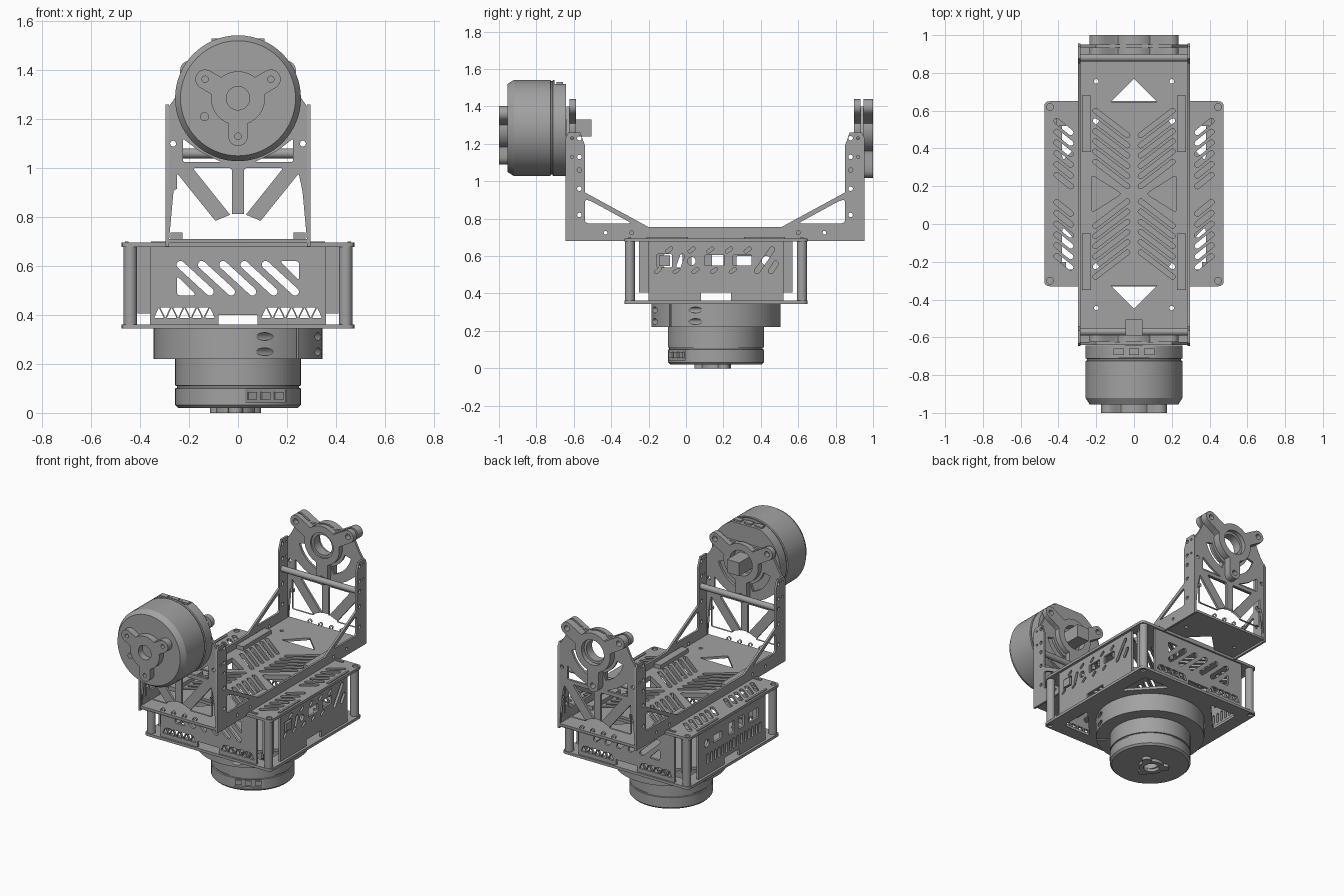
import bpy, bmesh, math
from mathutils import Matrix, Vector

if "Cube" in bpy.data.objects:
    bpy.data.objects.remove(bpy.data.objects["Cube"])

GREY = (0.36, 0.36, 0.36, 1)
mat = bpy.data.materials.new("plain grey")
mat.use_nodes = True
mat.diffuse_color = GREY
mat.node_tree.nodes["Principled BSDF"].inputs["Base Color"].default_value = GREY

CY = 0.16      # centre of the base box along y
AXIS = 1.285   # height of the tilt axis
FRAMES = {"xy": ((1, 0, 0), (0, 1, 0), (0, 0, 1)),
          "xz": ((1, 0, 0), (0, 0, 1), (0, -1, 0)),
          "yz": ((0, 1, 0), (0, 0, 1), (1, 0, 0))}


def frame(plane, loc):
    return Matrix.Translation(loc) @ Matrix(FRAMES[plane]).transposed().to_4x4()


def finish(name, bm):
    bmesh.ops.remove_doubles(bm, verts=bm.verts, dist=1e-5)
    bmesh.ops.recalc_face_normals(bm, faces=bm.faces)
    mesh = bpy.data.meshes.new(name)
    bm.to_mesh(mesh)
    bm.free()
    mesh.materials.clear()
    mesh.materials.append(mat)
    mesh.shade_smooth()
    mesh.set_sharp_from_angle(angle=math.radians(30))
    ob = bpy.data.objects.new(name, mesh)
    bpy.context.collection.objects.link(ob)
    return ob


def evaluated(ob):
    dg = bpy.context.evaluated_depsgraph_get()
    bm = bmesh.new()
    mesh = bpy.data.meshes.new_from_object(ob.evaluated_get(dg))
    bm.from_mesh(mesh)
    bpy.data.meshes.remove(mesh)
    bpy.data.objects.remove(ob)
    return bm


def plate(name, outline, holes, thick, plane, loc):
    """Flat sheet with holes, drawn as a filled curve, centred on loc."""
    cu = bpy.data.curves.new(name, "CURVE")
    cu.dimensions, cu.fill_mode, cu.extrude = "2D", "BOTH", thick / 2
    for loop in [outline] + holes:
        sp = cu.splines.new("POLY")
        sp.points.add(len(loop) - 1)
        for p, (u, v) in zip(sp.points, loop):
            p.co = (u, v, 0, 1)
        sp.use_cyclic_u = True
    ob = bpy.data.objects.new(name + "_curve", cu)
    bpy.context.collection.objects.link(ob)
    bm = evaluated(ob)
    bmesh.ops.transform(bm, matrix=frame(plane, loc), verts=bm.verts)
    return finish(name, bm)


def lathe(name, profile, plane, loc, steps=64):
    bm = bmesh.new()
    vs = [bm.verts.new((r, 0, h)) for r, h in profile]
    es = [bm.edges.new(pair) for pair in zip(vs, vs[1:])]
    bmesh.ops.spin(bm, geom=vs + es, cent=(0, 0, 0), axis=(0, 0, 1), angle=math.tau, steps=steps)
    bmesh.ops.transform(bm, matrix=frame(plane, loc), verts=bm.verts)
    return finish(name, bm)


def box(name, loc, size, turn=0):
    bm = bmesh.new()
    m = Matrix.Translation(loc) @ Matrix.Rotation(turn, 4, "Z") @ Matrix.Diagonal((*size, 1))
    bmesh.ops.create_cube(bm, size=1, matrix=m)
    return finish(name, bm)


def cut(ob, cutters):
    for c in cutters:
        md = ob.modifiers.new("cut", "BOOLEAN")
        md.operation, md.solver, md.object = "DIFFERENCE", "EXACT", c
    name = ob.name
    ob.name = name + "_raw"
    bm = evaluated(ob)
    for c in cutters:
        bpy.data.objects.remove(c)
    return finish(name, bm)


# 2D outline helpers
def arc(cx, cy, r, a0, a1, n):
    angles = [math.radians(a0 + (a1 - a0) * i / n) for i in range(n + 1)]
    return [(cx + r * math.cos(a), cy + r * math.sin(a)) for a in angles]


def circle(cx, cy, r):
    return arc(cx, cy, r, 0, 360, 24)[:-1]


def slot(x0, y0, x1, y1, r):
    a = math.degrees(math.atan2(y1 - y0, x1 - x0))
    return arc(x1, y1, r, a - 90, a + 90, 6) + arc(x0, y0, r, a + 90, a + 270, 6)


def rounded(pts, r):
    out, pts = [], [Vector(p) for p in pts]
    for i, p in enumerate(pts):
        a = p + (pts[i - 1] - p).normalized() * r
        b = p + (pts[(i + 1) % len(pts)] - p).normalized() * r
        out += [tuple(a.lerp(p, t).lerp(p.lerp(b, t), t)) for t in (0, .25, .5, .75, 1)]
    return out


def rect(x0, y0, x1, y1, r=0.006):
    return rounded([(x0, y0), (x1, y0), (x1, y1), (x0, y1)], r)


def mirror(loops, c=0):
    return loops + [[(2 * c - u, v) for u, v in lp] for lp in loops]


def mirror_v(loops, c):
    return loops + [[(u, 2 * c - v) for u, v in lp] for lp in loops]


def trilobe(dist, ear, body):
    """Three-armed outline: a disc with round-ended arms."""
    out = []
    for k in range(180):
        t, r = math.radians(2 * k), body
        for arm in (30, 150, 270):
            d = t - math.radians(arm)
            s, c = abs(math.sin(d)), math.cos(d)
            if c > 0 and dist * s <= ear:
                r = max(r, dist * c + math.sqrt(ear ** 2 - (dist * s) ** 2))
            elif c > 0:
                r = max(r, min(ear / s, dist / c))
        out.append((r * math.cos(t), r * math.sin(t)))
    return out


def ear_holes(dist, r):
    return [circle(*arc(0, 0, dist, a, a, 1)[0], r) for a in (30, 150, 270)]


# Base motor, with a recessed connector pocket
motor = lathe("base_motor", [(.05, .06), (.05, .02), (.245, .02), (.257, .032), (.257, .1), (.25, .102),
              (.25, .11), (.257, .112), (.257, .225), (0, .225), (0, .06), (.05, .06)], "xy", (0, CY, 0))
turn = math.radians(28)
def around(r, z, side=0):
    return (r * math.sin(turn) + side * math.cos(turn), CY - r * math.cos(turn) + side * math.sin(turn), z)
cut(motor, [box("pocket", around(.265, .07), (.19, .06, .055), turn)])
for i, s in enumerate((-.062, 0, .062)):
    box(f"base_socket_{i}", around(.235, .07, s), (.04, .02, .032), turn)
plate("base_foot", trilobe(.085, .03, .08), [circle(0, 0, .05)], .022, "xy", (-.01, CY, .011))

# Clamp ring: split at one corner, with two cross bores
ring = lathe("clamp_ring", [(0, .22), (.345, .22), (.345, .345), (0, .345)], "xy", (0, CY, 0))
turn = math.radians(45)
cutters = [box("slit", around(.32, .28), (.012, .14, .2), turn)]
for z in (.25, .312):
    bore = lathe("bore", [(0, -.2), (.016, -.2), (.016, .2), (0, .2)], "xz", (0, 0, 0), 20)
    bore.matrix_world = Matrix.Translation(around(.307, z)) @ Matrix.Rotation(turn + math.pi / 2, 4, "Z")
    cutters.append(bore)
bpy.context.view_layer.update()
cut(ring, cutters)

# Base box plates
square = rect(-.475, CY - .49, .475, CY + .49, .03)
corner_holes = mirror_v(mirror([circle(.445, .62, .018)]), CY)
lower = mirror_v(mirror([rounded([(.38, CY + .4), (.38, CY + .17), (.17, CY + .4)], .03)]), CY)
plate("bottom_plate", square, corner_holes + lower, .018, "xy", (0, 0, .353))

chevrons = [slot(.035, .2 + .054 * i, .205, .33 + .054 * i, .013) for i in range(6)]
chevrons = mirror(mirror_v(chevrons, CY) + [rounded([(.225, CY + .1), (.225, CY - .1), (.065, CY)], .02)])
vents = [slot(.335, .2 + .057 * i, .41, .26 + .057 * i, .014) for i in range(6)]
vents = mirror([[(u, .36 + v - .36) for u, v in lp] for lp in vents]
               + [[(u, v - .43) for u, v in lp] for lp in vents])
plate("top_plate", square, corner_holes + chevrons + vents, .018, "xy", (0, 0, .686))

# Corner posts and brackets
for x in (-1, 1):
    for y in (-1, 1):
        lathe("corner_post", [(0, .355), (.027, .355), (.027, .685), (0, .685)], "xy", (.44 * x, CY + .46 * y, 0), 24)
        box("corner_bracket", (.385 * x, CY + .385 * y, .545), (.05, .05, .28))
        box("wall_tab", (.455 * x, CY + .26 * y, .69), (.014, .22, .022))
        box("wall_tab", (.28 * x, CY + .46 * y, .69), (.15, .014, .022))

# Front and back walls
wall = [(-.36, .36), (-.08, .36), (-.08, .4), (.08, .4), (.08, .36), (.36, .36), (.36, .68), (-.36, .68)]
hatch = [slot(-.235 + .087 * i, .605, -.115 + .087 * i, .495, .016) for i in range(5)]
hatch += [rounded([(-.25, .56), (-.25, .48), (-.17, .48)], .015), rounded([(.25, .62), (.25, .54), (.17, .62)], .015)]
teeth = []
for i in range(9):
    x, a, b = .115 + .026 * i, (.388, .43)[i % 2], (.43, .388)[i % 2]
    teeth.append(rounded([(x - .02, a), (x + .02, a), (x, b)], .004))
for name, y in (("front_wall", CY - .47), ("back_wall", CY + .47)):
    plate(name, wall, hatch + mirror(teeth), .016, "xz", (0, y, 0))

# Side walls with ports
side = [(-.2, .36), (.08, .36), (.08, .405), (.24, .405), (.24, .36), (.52, .36), (.52, .68), (-.2, .68)]
ports = [rect(-.155, .54, -.075, .61), circle(.03, .573, .022), rect(.1, .55, .205, .605), rect(.25, .55, .35, .605)]
ticks = [slot(x, .515, x + .02, .53, .009) for x in (-.16, -.06, .04, .14, .24)]
ticks += [slot(x, .625, x + .02, .64, .009) for x in (-.1, .02, .12, .22, .32)]
ticks += [slot(.38, .52, .46, .635, .014), slot(.455, .52, .48, .56, .014), slot(-.04, .545, -.02, .6, .012)]
plate("right_port_wall", side, ports + ticks, .016, "yz", (.45, 0, 0))
box("square_port", (.45, -.115, .575), (.03, .06, .055))
grille = [slot(-.14 + .04 * i, .44, -.14 + .04 * i, .49, .01) for i in range(15)]
sockets = [rect(-.12, .54, -.02, .61), rect(.03, .54, .09, .62), rect(.14, .54, .2, .62), rect(.27, .55, .36, .6),
           circle(.43, .575, .025)]
plate("left_port_wall", side, grille + sockets, .016, "yz", (-.45, 0, 0))

# Cradle floor
mid = .155
floor_tri = rounded([(0, .77), (-.125, .645), (.125, .645)], .006)
bolts = mirror_v(mirror([circle(.2, .755, .012), circle(.245, .6, .014), circle(.25, .51, .012)]), mid)
plate("cradle_floor", rect(-.295, -.64, .295, .95), chevrons + bolts + mirror_v([floor_tri], CY),
      .016, "xy", (0, 0, .702))

# Cradle side rails
half = [(.955, .68), (.955, 1.23), (.94, 1.26), (.875, 1.26), (.85, 1.19), (.85, .94), (.51, .755)]
rail = [(2 * mid - u, v) for u, v in half] + half[::-1]
cutout = rounded([(.85, .775), (.85, .905), (.81, .89), (.6, .775)], .02)
rail_holes = [cutout] + [circle(.88, z, .012) for z in (.82, .96, 1.06, 1.13, 1.23)]
rail_holes += [circle(.92, z, .008) for z in (1.13, 1.23)] + [circle(y, .725, .01) for y in (.6, .74)]
for x in (-.289, .289):
    plate("side_rail", rail, mirror(rail_holes, mid), .014, "yz", (x, 0, 0))
    for y in (-.2, .53):
        box("floor_bracket", (x * .87, y, .722), (.05, .3, .03))

# Cradle end plates, tie rods and three-armed mounts
end = [(-.283, .69), (.283, .69), (.283, 1.25), (.255, 1.29), (.2, 1.4), (-.2, 1.4), (-.255, 1.29), (-.283, 1.25)]
windows = [rounded([(.025, 1.0), (.185, 1.0), (.025, .8)], .012),
           rounded([(.085, .775), (.25, .775), (.25, .98)], .012),
           rounded([(.07, 1.025), (.225, 1.025), (.225, 1.12), (.16, 1.07)], .008),
           arc(0, AXIS, .2, 288, 345, 12) + arc(0, AXIS, .15, 345, 288, 12),
           circle(.25, .9, .014), circle(.265, 1.1, .012), circle(.04, .725, .013), circle(.12, .725, .013)]
for name, y, inward in (("front", -.632, 1), ("back", .942, -1)):
    plate(name + "_end_plate", end, mirror(windows) + [circle(0, AXIS, .085)], .016, "xz", (0, y, 0))
    lathe(name + "_tie_rod", [(0, -.285), (.02, -.285), (.02, .285), (0, .285)], "yz", (0, y + .062 * inward, 1.06), 20)
    plate(name + "_inner_mount", trilobe(.225, .042, .13), ear_holes(.225, .018) + [circle(0, 0, .085)],
          .036, "xz", (0, y + .026 * inward, AXIS))
plate("back_outer_mount", trilobe(.225, .042, .13), ear_holes(.225, .018) + [circle(0, 0, .085)],
      .052, "xz", (0, .974, AXIS))
plate("bearing_ring", circle(0, 0, .088), [circle(0, 0, .068)], .06, "xz", (0, .94, AXIS))

# Tilt motor with connector pocket, hub and square shaft
tilt = lathe("tilt_motor", [(0, .955), (.235, .955), (.257, .92), (.257, .725), (.25, .722), (.25, .714),
             (.257, .711), (.257, .642), (0, .642)], "xz", (0, 0, AXIS))
cut(tilt, [box("pocket", (0, -.672, AXIS + .27), (.21, .064, .07))])
for x in (-.08, 0, .08):
    box("tilt_socket", (x, -.676, AXIS + .235), (.055, .035, .02))
plate("tilt_hub", trilobe(.155, .04, .11), ear_holes(.155, .013) + [circle(0, 0, .048)], .05, "xz", (0, -.975, AXIS))
lathe("hub_screw", [(0, .955), (.018, .955), (.018, .962), (0, .962)], "xz", (-.137, 0, 1.21), 20)
box("square_shaft", (0, -.575, AXIS), (.09, .14, .09))
